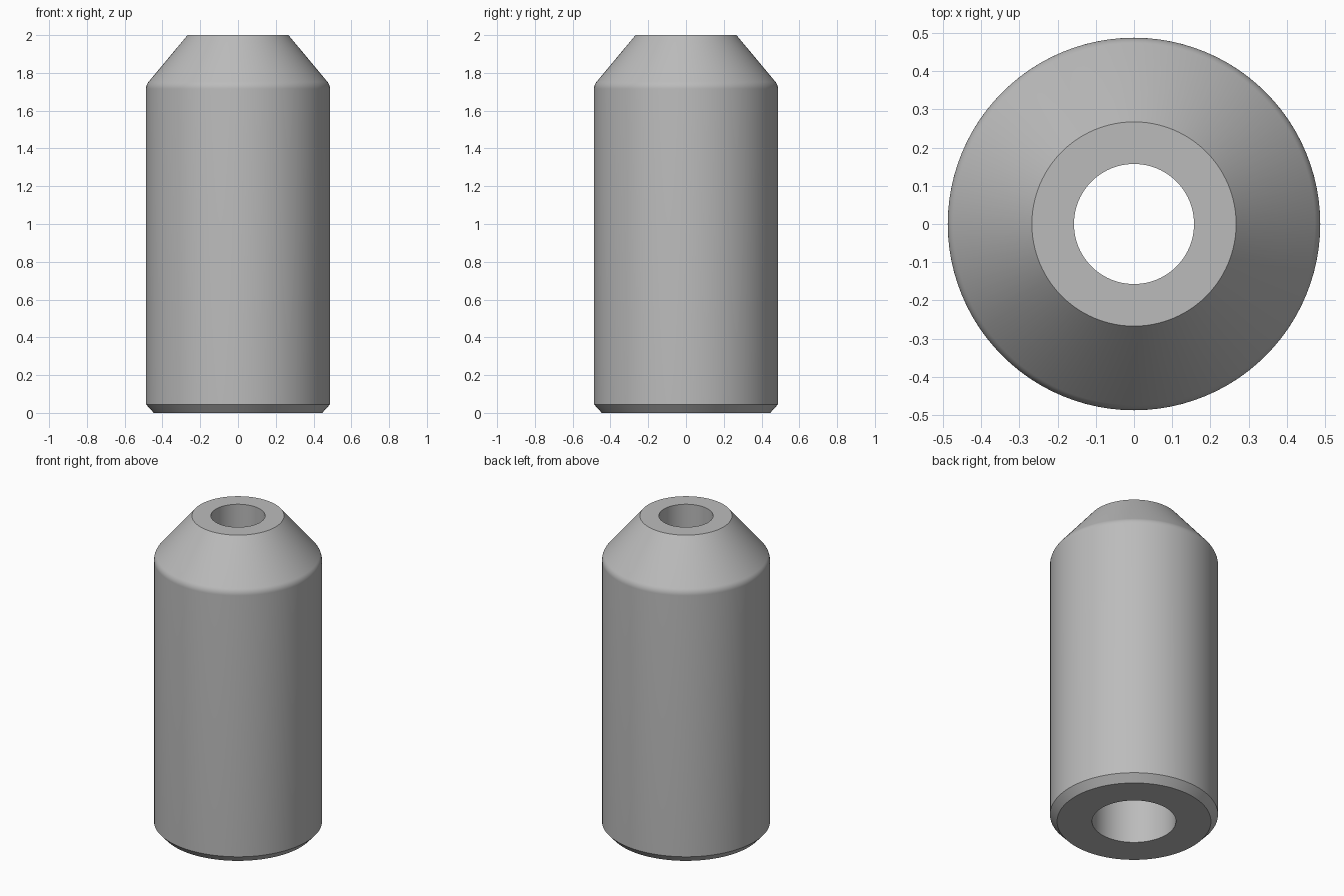
import bpy, bmesh, math

cube = bpy.data.objects.get("Cube")
if cube:
    bpy.data.objects.remove(cube, do_unlink=True)

SEGMENTS = 96

# Plain grey metal
grey = bpy.data.materials.new("grey_metal")
grey.use_nodes = True
colour = (0.5, 0.5, 0.5, 1)
grey.diffuse_color = colour
grey.node_tree.nodes["Principled BSDF"].inputs["Base Color"].default_value = colour

# Rounded shoulder between the barrel and the cone
R, FILLET, SHOULDER = 0.487, 0.06, 1.715
shoulder = []
for i in range(7):
    a = math.radians(39.8) * i / 6
    shoulder.append((R - FILLET * (1 - math.cos(a)), SHOULDER + FILLET * math.sin(a)))

# Closed section (radius, height): outside upwards, then down the stepped bore
profile = [(0.446, 0), (R, 0.045)] + shoulder + [
    (0.267, 2), (0.157, 2), (0.157, 1.7), (0.243, 1.7), (0.243, 0)]

# Lathe the section around the z axis
bm = bmesh.new()
rings = []
for r, z in profile:
    rings.append([bm.verts.new((r * math.cos(t), r * math.sin(t), z))
                  for t in (math.tau * i / SEGMENTS for i in range(SEGMENTS))])
for k, low in enumerate(rings):
    high = rings[(k + 1) % len(rings)]
    for i in range(SEGMENTS):
        j = (i + 1) % SEGMENTS
        bm.faces.new((low[i], low[j], high[j], high[i]))
bmesh.ops.recalc_face_normals(bm, faces=bm.faces)

mesh = bpy.data.meshes.new("nozzle_body")
bm.to_mesh(mesh)
bm.free()
mesh.materials.append(grey)
body = bpy.data.objects.new("nozzle_body", mesh)
bpy.context.collection.objects.link(body)

# Smooth round walls, sharp rims
bpy.context.view_layer.objects.active = body
body.select_set(True)
bpy.ops.object.shade_smooth_by_angle(angle=math.radians(25))
